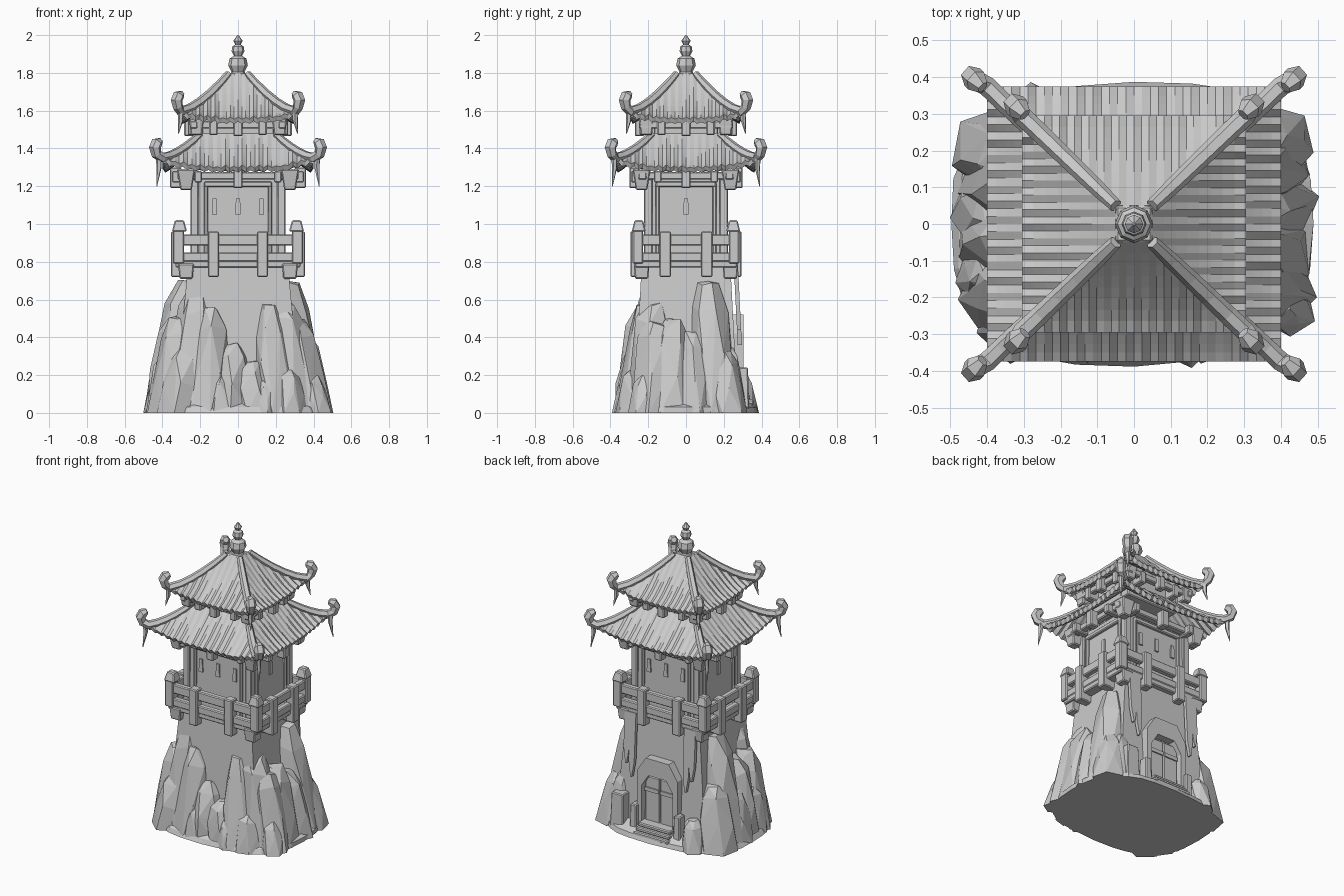
import bpy, bmesh, math, random
from mathutils import Vector

random.seed(4)
if "Cube" in bpy.data.objects:
    bpy.data.objects.remove(bpy.data.objects["Cube"])

stone = bpy.data.materials.new("grey_stone")
stone.use_nodes = True
GREY = (0.6, 0.6, 0.6, 1)
stone.diffuse_color = GREY
stone.node_tree.nodes["Principled BSDF"].inputs["Base Color"].default_value = GREY


def finish(name, bm, bevel=0):
    bmesh.ops.remove_doubles(bm, verts=bm.verts, dist=0.0005)
    bmesh.ops.recalc_face_normals(bm, faces=bm.faces)
    mesh = bpy.data.meshes.new(name)
    bm.to_mesh(mesh)
    bm.free()
    mesh.materials.append(stone)
    ob = bpy.data.objects.new(name, mesh)
    bpy.context.collection.objects.link(ob)
    if bevel:
        mod = ob.modifiers.new("worn_edges", "BEVEL")
        mod.width, mod.segments = bevel, 1
    return ob


def loft(name, rings, caps=True, bevel=0):
    bm = bmesh.new()
    rows = [[bm.verts.new(p) for p in r] for r in rings]
    n = len(rows[0])
    for a, b in zip(rows, rows[1:]):
        for i in range(n):
            bm.faces.new((a[i], a[(i + 1) % n], b[(i + 1) % n], b[i]))
    if caps:
        bm.faces.new(rows[0])
        bm.faces.new(rows[-1])
    return finish(name, bm, bevel)


def rect(a, b, z, cx=0, cy=0):
    return [(cx + sx * a, cy + sy * b, z) for sx, sy in ((-1, -1), (1, -1), (1, 1), (-1, 1))]


def box(name, x, y, z0, z1, w, d, taper=1.0, bevel=0.006):
    return loft(name, [rect(w / 2, d / 2, z0, x, y),
                       rect(w / 2 * taper, d / 2 * taper, z1, x, y)], bevel=bevel)


def place(k, u, out):
    # Position along wall k (front, right, back, left)
    return ((u, -out), (out, u), (-u, out), (-out, -u))[k]


def wall_box(name, k, u, out, z0, z1, w, d, **kw):
    x, y = place(k, u, out)
    if k % 2:
        w, d = d, w
    return box(name, x, y, z0, z1, w, d, **kw)


def tube(name, path, radii, n=6):
    path = [Vector(p) for p in path]
    rings = []
    for i, p in enumerate(path):
        t = (path[min(i + 1, len(path) - 1)] - path[max(i - 1, 0)]).normalized()
        s = Vector((-path[0].y, path[0].x, 0)).normalized()
        up = t.cross(s).normalized()
        rings.append([p + radii[i] * (s * math.cos(a) + up * math.sin(a))
                      for a in (math.tau * j / n for j in range(n))])
    return loft(name, rings)


def rock(name, x, y, r, h):
    # Leaning faceted boulder made from a hull of jittered rings
    bm = bmesh.new()
    for f, s in ((0, 1.1), (0.45, 1.0), (0.83, 0.86), (1, 0.5)):
        lean = 1 - 0.3 * h * f
        turn = random.random()
        for j in range(6):
            a = math.tau * (j + turn) / 6
            q = r * s * random.uniform(0.85, 1.06)
            z = h * f + (random.uniform(-0.08, 0.01) * h if f else 0)
            bm.verts.new((x * lean + q * math.cos(a), y * lean + q * math.sin(a), z))
    hull = bmesh.ops.convex_hull(bm, input=bm.verts)
    loose = set(hull["geom_interior"]) | set(hull["geom_unused"])
    bmesh.ops.delete(bm, geom=[v for v in loose if isinstance(v, bmesh.types.BMVert)], context="VERTS")
    finish(name, bm)


# Ground mound
def mound_ring(a, b, z, n=32):
    pts = []
    for i in range(n):
        c, s = math.cos(math.tau * i / n), math.sin(math.tau * i / n)
        j = random.uniform(0.97, 1.0)
        pts.append((math.copysign(abs(c) ** 0.7, c) * a * j,
                    math.copysign(abs(s) ** 0.7, s) * b * j, z))
    return pts


loft("ground_mound", [mound_ring(0.5, 0.39, 0), mound_ring(0.49, 0.38, 0.03), mound_ring(0.42, 0.32, 0.07)])

# Boulders: x, y, radius, height
ROCKS = [(-.36, -.2, .12, .52), (-.27, -.22, .12, .68), (-.17, -.26, .115, .56), (-.04, -.27, .11, .37),
         (.08, -.28, .1, .28), (.2, -.26, .105, .58), (.3, -.21, .11, .6), (.37, -.18, .115, .5),
         (.15, -.33, .055, .18), (.28, -.29, .08, .24), (.42, -.23, .07, .2), (-.1, -.31, .075, .2),
         (-.31, -.26, .11, .36), (.37, -.08, .115, .5), (.37, .04, .12, .43), (.35, .15, .115, .7),
         (.39, .22, .095, .34), (-.35, .12, .125, .7), (-.37, -.05, .12, .52), (-.38, .2, .11, .44),
         (-.4, .03, .1, .34), (-.27, .31, .07, .2), (.33, .25, .07, .36), (-.41, -.15, .08, .3)]
for r in ROCKS:
    rock("boulder", *r)

# Main tower body
loft("lower_wall", [rect(.33, .275, 0), rect(.3, .255, .4), rect(.265, .235, .78)])
loft("upper_wall", [rect(.24, .21, .78), rect(.235, .205, 1.26)])
box("balcony_floor", 0, 0, .77, .81, .66, .54)
box("roof_neck", 0, 0, 1.4, 1.56, .38, .34)

# Balcony, panels, windows and brackets on all four walls
for k in range(4):
    along, out = ((.31, .25), (.25, .31))[k % 2]
    wall = (.21, .24)[k % 2]
    for z, t in ((.8, .05), (.885, .06)):
        wall_box("balcony_rail", k, 0, out + .005, z, z + t, 2 * along + .06, .04)
    for s in (-1, 1):
        u = s * (.13, .11)[k % 2]
        wall_box("balcony_strut", k, u, out + .015, .72, .96, .06, .06)
        wall_box("strut_foot", k, u, out - .03, .72, .78, .05, .1)
        wall_box("panel_frame", k, s * (.17, .15)[k % 2], wall, .8, 1.22, .022, .025)
        wall_box("eave_bracket", k, s * (along - .1), out - .01, 1.22, 1.28, .04, .1)
        wall_box("upper_bracket", k, s * .13, (.2, .22)[k % 2], 1.47, 1.55, .045, .09)
    wall_box("panel_lintel", k, 0, wall, 1.195, 1.225, (.36, .32)[k % 2], .03)
    wall_box("eave_beam", k, 0, out - .02, 1.235, 1.275, 2 * along + .02, .045)
    wall_box("eave_pendant", k, 0, out + .02, 1.19, 1.3, .05, .06)
    wall_box("upper_beam", k, 0, (.22, .235)[k % 2], 1.505, 1.545, .5, .04)
    wall_box("upper_pendant", k, 0, (.245, .26)[k % 2], 1.465, 1.56, .05, .05)
    for u in ((-.125, 0, .125), (0,))[k % 2]:
        wall_box("window_slit", k, u, wall, 1.05, 1.135, .028, .014, taper=.8, bevel=0)

# Corner posts, brackets and footings
for sx in (-1, 1):
    for sy in (-1, 1):
        box("balcony_post", sx * .315, sy * .255, .79, .98, .06, .055)
        box("post_cap", sx * .31, sy * .25, .96, 1.02, .08, .075, taper=.6)
        box("balcony_corner_bracket", sx * .275, sy * .235, .71, .79, .07, .07, taper=1.2)
        box("corner_pillar", sx * .23, sy * .2, .8, 1.24, .045, .045)
        box("eave_corner_bracket", sx * .275, sy * .235, 1.18, 1.29, .06, .06, taper=1.6)
        box("upper_corner_bracket", sx * .22, sy * .21, 1.47, 1.56, .06, .06, taper=1.3)


# Sweeping roofs with tile courses running straight down the slope and curled hip ends
def roof(name, eave, top, z0, z1, lift, ribs, power, tip):
    def surface(k, u, v, rib=0):
        a, b = (e + (t - e) * v for e, t in zip(eave, top))
        length, out = (b, a) if k % 2 else (a, b)
        side = max(-1, min(1, u * eave[k % 2] / length))
        z = z0 + (z1 - z0) * v ** power + lift * abs(side) ** 3 * (1 - v) ** 2
        if abs(side) == 1:
            rib = 0
        return (*place(k, side * length, out), z + rib)

    bm = bmesh.new()
    cols, steps = ribs * 2, 8
    for k in range(4):
        height = [random.uniform(.006, .018) if i % 2 else 0 for i in range(cols + 1)]
        grid = [[bm.verts.new(surface(k, 2 * i / cols - 1, j / steps, height[i] * (1 - .5 * j / steps)))
                 for i in range(cols + 1)] for j in range(steps + 1)]
        for j in range(steps):
            for i in range(cols):
                bm.faces.new((grid[j][i], grid[j][i + 1], grid[j + 1][i + 1], grid[j + 1][i]))
    ob = finish(name, bm)
    mod = ob.modifiers.new("thickness", "SOLIDIFY")
    mod.thickness, mod.offset = .028, -1
    box(name + "_crown", 0, 0, z1 - .03, z1 + .008, 2 * top[0], 2 * top[1])

    tx, ty, tz = tip
    for sx in (-1, 1):
        for sy in (-1, 1):
            hip = [surface(0, 1, 1 - j / 5) for j in range(6)]
            hip = [(x, (eave[1] + (top[1] - eave[1]) * (1 - j / 5)), z)
                   for j, (x, y, z) in enumerate(hip)]
            hip = [((eave[0] + (top[0] - eave[0]) * (1 - j / 5)), y, z)
                   for j, (x, y, z) in enumerate(hip)]
            path = [(sx * x, sy * y, z + .006) for x, y, z in hip]
            path += [(sx * (tx + dx), sy * (ty + dx), tz + dz)
                     for dx, dz in ((.002, -.07), (.01, -.035), (0, -.012), (-.018, 0))]
            tube(name + "_hip", path, [.018, .022, .024, .025, .026, .027, .028, .032, .032, .018])
            tube(name + "_icicle", [(sx * (tx - d), sy * (ty - d), tz - h)
                                    for d, h in ((.01, .07), (.012, .14), (0, .14 + lift * 2))],
                 [.016, .014, .002], n=5)


roof("lower_roof", (.4, .375), (.2, .18), 1.295, 1.47, .05, 18, 1.15, (.43, .39, 1.44))
roof("upper_roof", (.305, .295), (.05, .05), 1.555, 1.79, .035, 15, 1.3, (.315, .315, 1.69))

# Finial
PROFILE = [(.06, 1.77), (.035, 1.805), (.052, 1.84), (.045, 1.875), (.022, 1.89), (.034, 1.915),
           (.03, 1.94), (.014, 1.95), (.025, 1.97), (.003, 2.0)]
loft("finial", [[(r * math.cos(math.tau * i / 8), r * math.sin(math.tau * i / 8), z)
                 for i in range(8)] for r, z in PROFILE])

# Back doorway: chamfered arch, two leaves and steps
ARCH = [(-.15, .05), (-.15, .42), (-.085, .52), (.085, .52), (.15, .42), (.15, .05)]
loft("door_arch", [[(x * s, y, .05 + (z - .05) * s) for x, z in ARCH]
                   for s, y in ((1, .22), (1, .305), (.76, .305), (.76, .22))], caps=False)
box("door_block", .28, .29, 0, .24, .1, .09, taper=.85)
for s in (-1, 1):
    box("door_leaf", s * .056, .258, .05, .39, .108, .035)
    box("door_strap", s * .056, .278, .29, .315, .1, .012, bevel=0)
    box("door_pier", s * .16, .3, 0, .2, .05, .07, taper=.85)
    # Torn hanging banners beside the door
    for u, w, low in ((.2, .045, .36), (.24, .045, .44)):
        loft("banner", [[(s * u + dx * f, .255 + dy + (.74 - z) * .05, z)
                         for dx, dy in ((-w / 2, 0), (w / 2, 0), (w / 2, .022), (-w / 2, .022))]
                        for f, z in ((1, .78), (.9, low + .1), (.2, low))])
for i in range(3):
    box("door_step", 0, .3, .02 + .025 * i, .045 + .025 * i, .26 - .01 * i, .15 - .035 * i)
